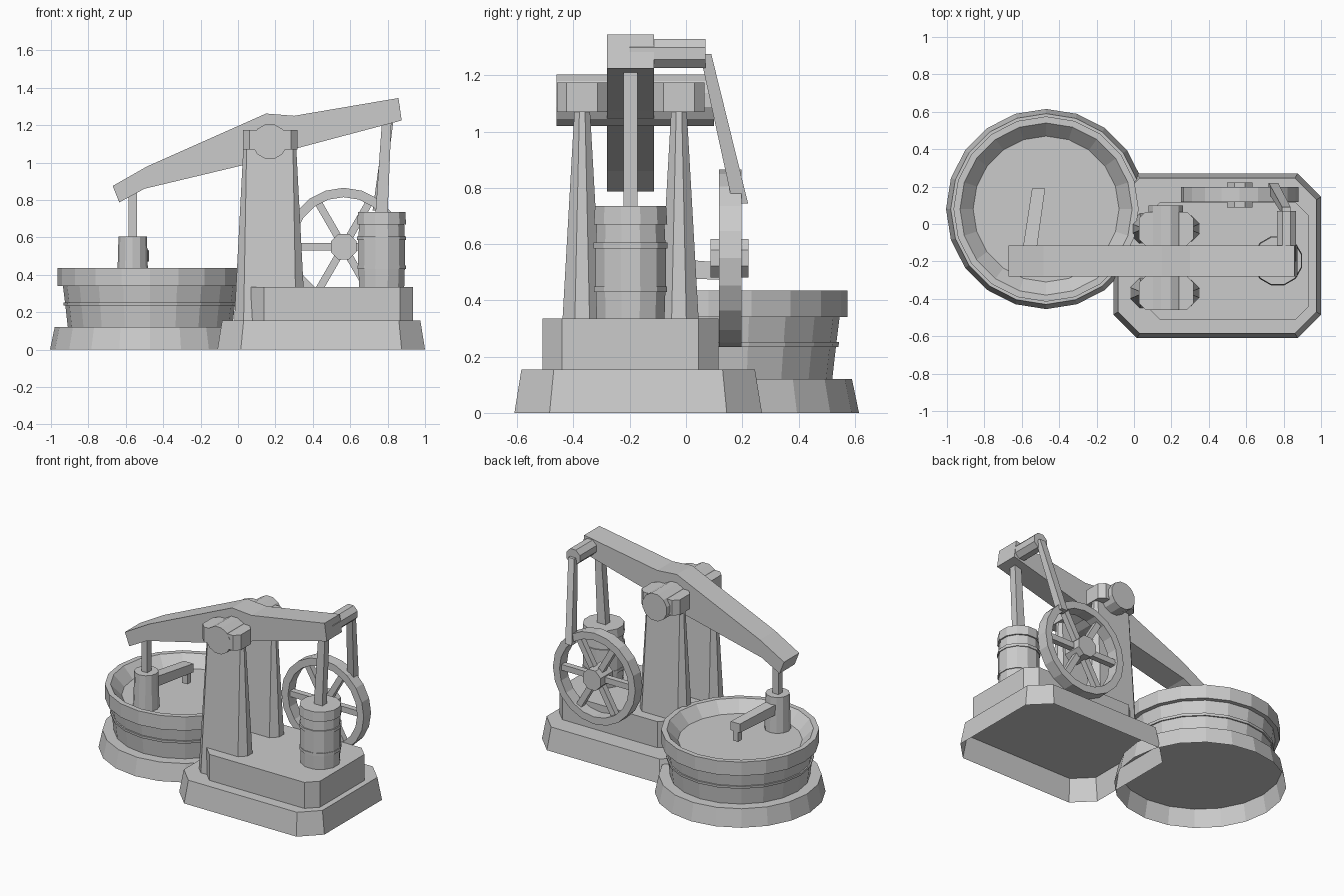
import bpy, bmesh, math
from mathutils import Vector

cube = bpy.data.objects.get("Cube")
if cube:
    bpy.data.objects.remove(cube, do_unlink=True)

grey = bpy.data.materials.new("plain grey")
grey.use_nodes = True
grey.diffuse_color = (0.6, 0.6, 0.6, 1)
grey.node_tree.nodes["Principled BSDF"].inputs["Base Color"].default_value = (0.6, 0.6, 0.6, 1)


def loft(name, rings, start=True, end=True, loop=False, fix=True):
    """Skin a list of equal-length point rings, optionally capping the ends."""
    bm = bmesh.new()
    rows = [[bm.verts.new(p) for p in ring] for ring in rings]
    pairs = list(zip(rows, rows[1:]))
    if loop:
        pairs.append((rows[-1], rows[0]))
    for a, b in pairs:
        n = len(a)
        for i in range(n):
            j = (i + 1) % n
            bm.faces.new((a[i], a[j], b[j], b[i]))
    if start and not loop:
        bm.faces.new(rows[0][::-1])
    if end and not loop:
        bm.faces.new(rows[-1])
    if fix:
        bmesh.ops.recalc_face_normals(bm, faces=bm.faces)
    mesh = bpy.data.meshes.new(name)
    bm.to_mesh(mesh)
    bm.free()
    mesh.materials.append(grey)
    obj = bpy.data.objects.new(name, mesh)
    bpy.context.collection.objects.link(obj)
    return obj


def octagon(cx, cy, z, hx, hy, c):
    """Rectangle with cut corners."""
    quarter = [(hx, hy - c), (hx - c, hy)]
    pts = quarter + [(-x, y) for x, y in quarter[::-1]]
    pts += [(-x, -y) for x, y in pts]
    return [(cx + x, cy + y, z) for x, y in pts]


def turned(name, centre, profile, sides, axis="Z", phase=0.0, **kw):
    """Turn a (radius, distance along axis) profile around the centre."""
    c = Vector(centre)
    rings = []
    for r, h in profile:
        ring = []
        for i in range(sides):
            a = math.tau * (i + phase) / sides
            u, v = r * math.cos(a), r * math.sin(a)
            ring.append(c + Vector((u, v, h) if axis == "Z" else (u, h, v)))
        rings.append(ring)
    return loft(name, rings, **kw)


def bar(name, p, q, size_p, size_q, axis="Z"):
    """Tapered square bar whose ends lie square to the given axis."""
    rings = []
    for c, (w, d) in ((p, size_p), (q, size_q)):
        ring = []
        for s, t in ((1, 1), (-1, 1), (-1, -1), (1, -1)):
            off = (s * w / 2, t * d / 2, 0) if axis == "Z" else (s * w / 2, 0, t * d / 2)
            ring.append(Vector(c) + Vector(off))
        rings.append(ring)
    return loft(name, rings)


# Stepped base: hollow skirt with a plinth on top
loft("base_skirt", [octagon(.445, -.17, 0, .555, .44, .125),
                    octagon(.445, -.17, .155, .53, .415, .115)], start=False)
loft("plinth", [octagon(.502, -.198, z, .433, .313, .07) for z in (.155, .335)])

# Tub on its own hollow skirt
TUB = (-.47, .08, 0)
turned("tub_skirt", TUB, [(.535, 0), (.51, .12)], 20, phase=0, start=False)
turned("tub", TUB, [(.44, .12), (.453, .235), (.462, .235), (.464, .252), (.455, .252),
                    (.466, .34), (.495, .34), (.495, .435), (.46, .435), (.39, .36)], 20)

# Pump in the tub, with its rod and spout
turned("pump_body", (-.563, -.197, 0), [(.083, .36), (.076, .605)], 12)
bar("pump_rod", (-.563, -.197, .6), (-.563, -.197, .87), (.045, .045), (.045, .045))
bar("spout_arm", (-.56, -.15, .52), (-.51, .19, .5), (.075, .07), (.07, .06), "Y")
bar("spout_tip", (-.508, .165, .49), (-.508, .165, .4), (.04, .04), (.04, .04))

# Twin tapered columns with bearing blocks
MID = -.197
for side, label in ((-1, "front"), (1, "back")):
    y = MID + side * .172
    loft(label + "_column", [octagon(.17, y, .155, .19, .08, .05),
                             octagon(.17, y, 1.07, .142, .028, .018)])
    loft(label + "_bearing", [octagon(.172, y, z, .146, .09, .035) for z in (1.07, 1.175)])
turned("beam_axle", (.17, 0, 1.112), [(.095, -.46), (.095, .1)], 12, "Y", .5)

# Rocking beam cut from a side profile
outline = [(-.67, .875), (-.485, .98), (.15, 1.262), (.30, 1.25), (.858, 1.345),
           (.875, 1.225), (.31, 1.075), (.17, 1.02), (-.5, .86), (-.635, .787)]
loft("rocking_beam", [[(x, MID + d, z) for x, z in outline] for d in (-.083, .083)])

# Cylinder with bands, and its piston rod
turned("cylinder", (.768, MID, 0),
       [(.125, .335), (.128, .43), (.134, .43), (.134, .45), (.13, .45),
        (.13, .585), (.136, .585), (.136, .605), (.128, .605), (.125, .67),
        (.135, .67), (.131, .735)], 12, phase=.5)
bar("piston_rod", (.767, MID, .72), (.796, MID, 1.24), (.065, .05), (.05, .05))

# Flywheel: rim, hub and six spokes
WHEEL = Vector((.565, .157, .55))
turned("flywheel_rim", WHEEL, [(.315, -.04), (.315, .04), (.265, .04), (.265, -.04)],
       20, "Y", loop=True)
turned("flywheel_hub", WHEEL, [(.074, -.07), (.074, .066)], 8, "Y", .5)
for i in range(6):
    a = math.tau * i / 6
    out, across = Vector((math.cos(a), 0, math.sin(a))), Vector((-math.sin(a), 0, math.cos(a)))
    rings = [[WHEEL + out * r + across * s * .02 + Vector((0, t * .02, 0))
              for s, t in ((1, 1), (-1, 1), (-1, -1), (1, -1))] for r in (.05, .28)]
    loft("flywheel_spoke", rings)

# Pin on the beam end and the connecting rod down to the wheel
turned("crank_pin", (.815, 0, 1.277), [(.056, -.2), (.056, .07)], 8, "Y", .5)
bar("connecting_rod", (.815, .07, 1.275), (.745, .193, .745), (.045, .04), (.05, .055))
